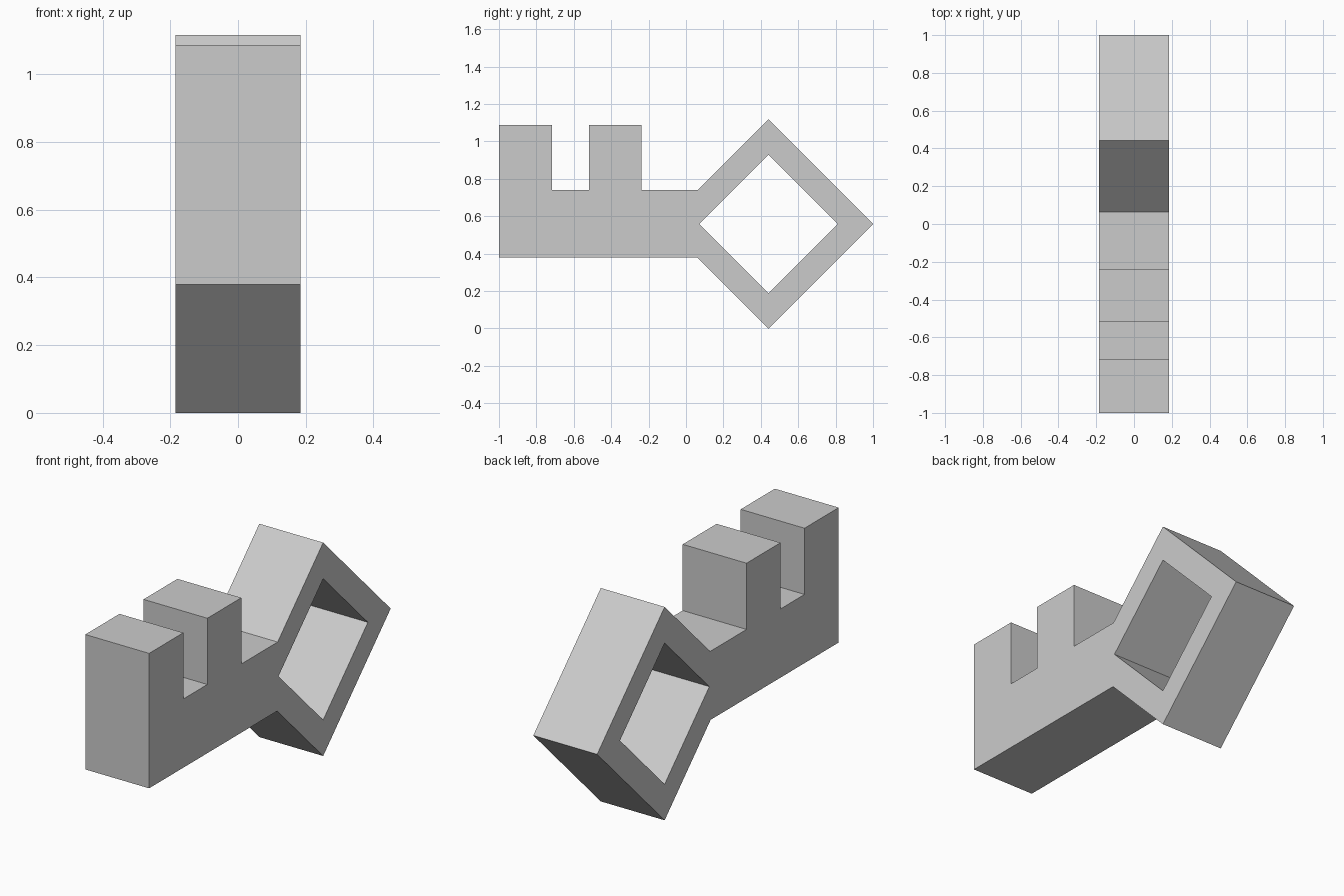
import bpy, bmesh
from math import radians

if "Cube" in bpy.data.objects:
    bpy.data.objects.remove(bpy.data.objects["Cube"])

HALF_WIDTH = 0.185
CY, CZ = 0.441, 0.558          # centre of the diamond bow
OUTER, INNER = 0.559, 0.37     # half diagonals of the bow
LOW, HIGH, TOOTH = 0.38, 0.74, 1.087


def bow_edge(z):
    """y of the left side of the outer diamond at height z"""
    return CY - OUTER + abs(z - CZ)


# key outline (y, z): bow, then blade with two teeth
outline = [(CY, CZ - OUTER), (CY + OUTER, CZ), (CY, CZ + OUTER), (bow_edge(HIGH), HIGH)]
for right, left in ((-0.237, -0.518), (-0.717, -1.0)):
    outline += [(right, HIGH), (right, TOOTH), (left, TOOTH), (left, HIGH)]
outline[-1] = (-1.0, LOW)
outline.append((bow_edge(LOW), LOW))

# diamond hole
hole = [(CY, CZ - INNER), (CY + INNER, CZ), (CY, CZ + INNER), (CY - INNER, CZ)]

# flat curve with a hole, extruded across the width
curve = bpy.data.curves.new("key_body", 'CURVE')
curve.dimensions = '2D'
curve.fill_mode = 'BOTH'
curve.extrude = HALF_WIDTH
for pts in (outline, hole):
    s = curve.splines.new('POLY')
    s.points.add(len(pts) - 1)
    for p, (y, z) in zip(s.points, pts):
        p.co = (y, z, 0, 1)
    s.use_cyclic_u = True
    s.use_smooth = False
key = bpy.data.objects.new("key_body", curve)
bpy.context.collection.objects.link(key)
key.rotation_euler = (radians(90), 0, radians(90))

# convert to a clean, flat-shaded mesh standing upright
bpy.context.view_layer.objects.active = key
key.select_set(True)
bpy.ops.object.convert(target='MESH')
key = bpy.context.object
bpy.ops.object.transform_apply(location=False, rotation=True, scale=False)
bm = bmesh.new()
bm.from_mesh(key.data)
bmesh.ops.remove_doubles(bm, verts=bm.verts, dist=0.0005)
bmesh.ops.recalc_face_normals(bm, faces=bm.faces)
for f in bm.faces:
    f.smooth = False
bm.to_mesh(key.data)
bm.free()
